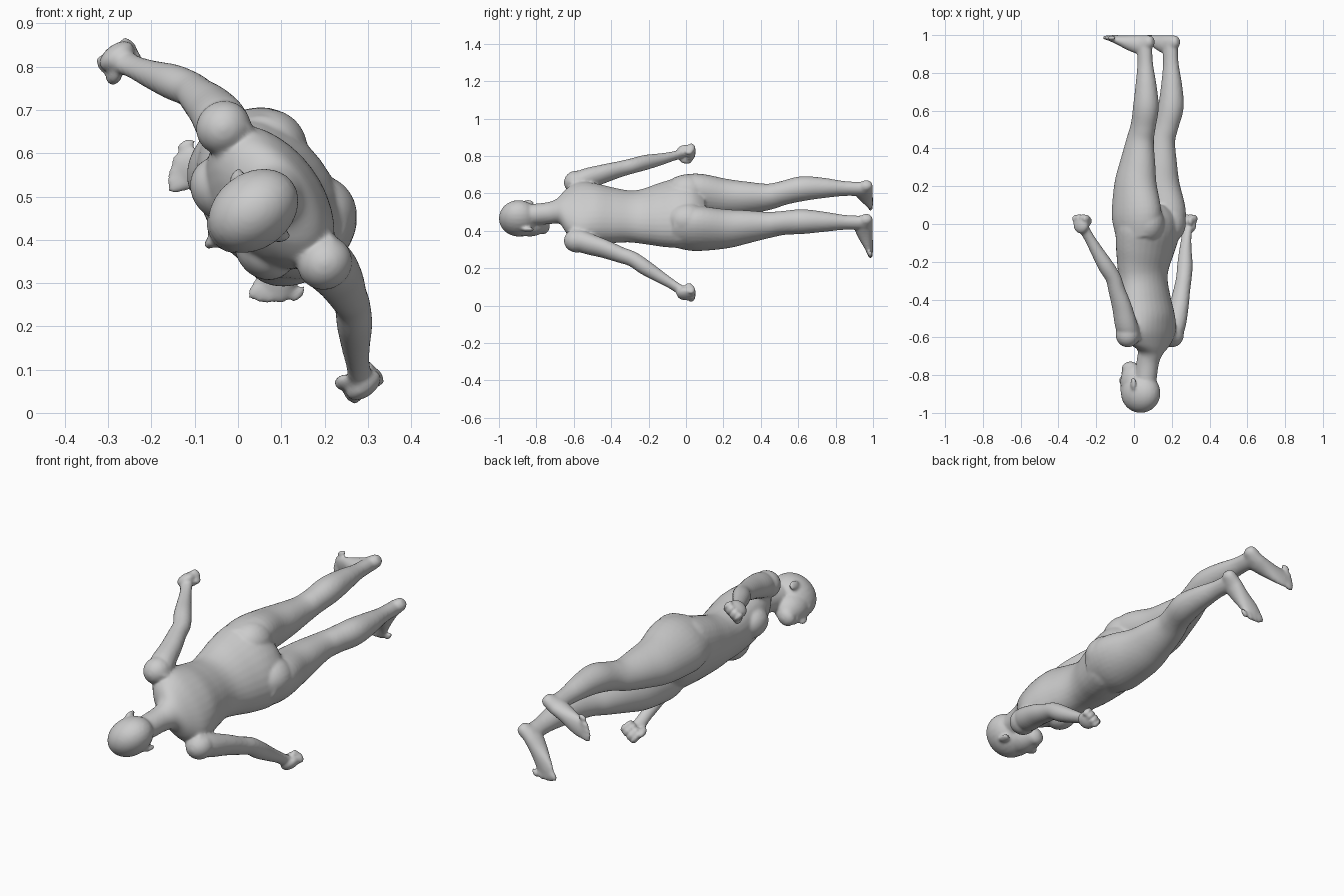
import bpy, bmesh, math
from mathutils import Vector, Matrix

# Body space: X = side, Y = forward, Z = height above the soles (0..2)
RIGHT, FWD, UP = Vector((-.6, 0, .8)), Vector((-.8, 0, -.6)), Vector((0, -1, 0))
POSE = Matrix((RIGHT, FWD, UP)).transposed().to_4x4()
POSE.translation = (.061, 1, .486)
bm = bmesh.new()


def spline(rows, steps=5):
    out = []
    for i in range(len(rows) - 1):
        p = [Vector(rows[min(max(j, 0), len(rows) - 1)]) for j in range(i - 1, i + 3)]
        for k in range(steps):
            t = k / steps
            out.append(.5 * (2 * p[1] + (p[2] - p[0]) * t
                             + (2 * p[0] - 5 * p[1] + 4 * p[2] - p[3]) * t * t
                             + (3 * p[1] - p[0] - 3 * p[2] + p[3]) * t ** 3))
    return out + [Vector(rows[-1])]


def tube(rows, side=1, n=32):
    """Loft of elliptical sections: rows of (x, y, z, side radius, other radius)."""
    pts = spline(rows)
    cs = [Vector((p[0] * side, p[1], p[2])) for p in pts]
    rings = []
    for i, c in enumerate(cs):
        t = (cs[min(i + 1, len(cs) - 1)] - cs[max(i - 1, 0)]).normalized()
        u = Vector((1, 0, 0))
        u = (u - t * u.dot(t)).normalized()
        v = t.cross(u)
        rings.append([bm.verts.new(c + u * pts[i][3] * math.cos(a) + v * pts[i][4] * math.sin(a))
                      for a in (2 * math.pi * k / n for k in range(n))])
    for r, s in zip(rings, rings[1:]):
        for k in range(n):
            bm.faces.new((r[k], r[(k + 1) % n], s[(k + 1) % n], s[k]))
    bm.faces.new(rings[0])
    bm.faces.new(rings[-1])


def blob(c, r, side=1, yaw=0, pitch=0):
    m = (Matrix.Translation((c[0] * side, c[1], c[2])) @ Matrix.Rotation(yaw * side, 4, 'Z')
         @ Matrix.Rotation(pitch, 4, 'X') @ Matrix.Diagonal((*r, 1)))
    bmesh.ops.create_uvsphere(bm, u_segments=24, v_segments=16, radius=1, matrix=m)


# Torso and neck
tube([(0, -.02, .90, .10, .09), (0, -.02, .95, .18, .13), (0, -.018, 1.02, .208, .145),
      (0, 0, 1.12, .192, .136), (0, .015, 1.22, .163, .122), (0, .015, 1.30, .150, .116),
      (0, .005, 1.40, .163, .122), (0, -.012, 1.50, .180, .125), (0, -.028, 1.58, .185, .105),
      (0, -.035, 1.64, .135, .08), (0, -.03, 1.68, .072, .064), (0, -.015, 1.73, .058, .06),
      (0, 0, 1.82, .056, .06)])

# Head: skull, face, jaw, brow and nose
blob((0, .032, 1.895), (.088, .113, .105))
blob((0, .075, 1.835), (.07, .075, .095))
blob((0, .10, 1.762), (.042, .047, .034))
blob((0, .115, 1.875), (.055, .034, .03))
blob((0, .148, 1.833), (.014, .024, .032), pitch=.35)
blob((0, .137, 1.787), (.024, .017, .014))

for s in (1, -1):
    # Ears
    blob((.088, .015, 1.845), (.011, .022, .034), s, yaw=.3)
    # Chest and buttocks
    blob((.085, .062, 1.46), (.078, .068, .085), s)
    blob((.095, -.085, .995), (.09, .088, .105), s)
    # Shoulders
    blob((.195, -.028, 1.585), (.062, .065, .068), s)
    # Arms
    tube([(.15, -.03, 1.61, .05, .05), (.205, -.032, 1.55, .056, .062), (.25, -.032, 1.44, .047, .055),
          (.287, -.025, 1.35, .041, .046), (.312, -.02, 1.285, .04, .042), (.35, .002, 1.22, .04, .042),
          (.392, .03, 1.14, .032, .034), (.43, .052, 1.07, .024, .029), (.46, .068, 1.02, .024, .032)], s)
    # Closed hands with curled fingers and thumb
    blob((.475, .07, 1.005), (.028, .046, .046), s)
    for i in range(4):
        blob((.474, .034 + .024 * i, .972 - .004 * (i in (1, 2))), (.028, .014, .022), s)
        blob((.448, .036 + .023 * i, .985), (.017, .013, .023), s)
    blob((.44, .105, 1.005), (.017, .016, .036), s, pitch=.4)
    # Legs
    tube([(.10, -.02, 1.06, .095, .125), (.108, -.022, .95, .105, .145), (.102, -.01, .80, .097, .122),
          (.096, -.02, .68, .083, .10), (.094, -.035, .56, .066, .077), (.10, -.06, .48, .061, .069),
          (.11, -.085, .38, .064, .070), (.113, -.088, .27, .053, .058), (.113, -.083, .16, .038, .044),
          (.113, -.08, .09, .035, .042), (.113, -.08, .03, .034, .042)], s)
    # Feet
    tube([(.111, -.134, .03, .016, .018), (.112, -.115, .034, .03, .034), (.116, -.06, .05, .036, .05),
          (.132, .0, .042, .039, .042), (.15, .06, .026, .046, .026), (.165, .10, .017, .046, .017),
          (.17, .118, .014, .04, .012)], s)
    # Toes
    for i in range(5):
        blob((.150 + .0165 * i, .132 - .003 * i - .0035 * i * i, .014),
             ((.017 if i == 0 else .011), .031 - .002 * i, .014), s, yaw=-.25)

bmesh.ops.recalc_face_normals(bm, faces=bm.faces)
mesh = bpy.data.meshes.new("human_figure")
bm.to_mesh(mesh)
bm.free()
body = bpy.data.objects.new("human_figure", mesh)
bpy.context.collection.objects.link(body)
body.matrix_world = POSE

# Fuse the parts into one smooth skin
rm = body.modifiers.new("fuse", 'REMESH')
rm.mode, rm.voxel_size, rm.use_smooth_shade = 'VOXEL', .007, True
sm = body.modifiers.new("soften", 'SMOOTH')
sm.factor, sm.iterations = .5, 8
